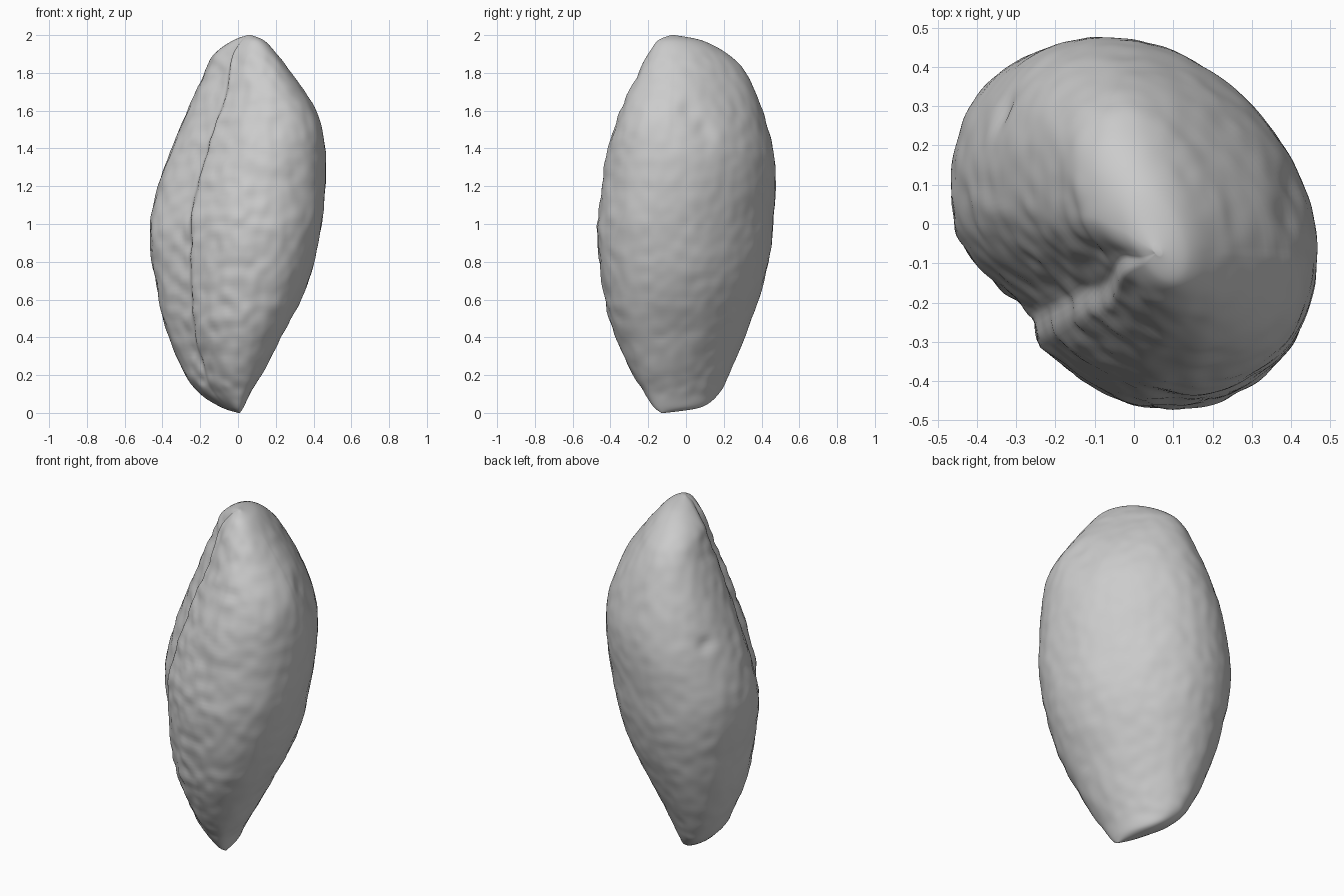
import bpy
import bmesh
import math
from mathutils import Vector, noise

if "Cube" in bpy.data.objects:
    bpy.data.objects.remove(bpy.data.objects["Cube"], do_unlink=True)

SEGMENTS = 180
STEPS = 10

# Outline by height: z, x low, x high, y low, y high
OUTLINE = [
    (0, 0, .01, -.13, -.11),
    (.03, -.09, .03, -.17, .08),
    (.1, -.2, .065, -.22, .17),
    (.2, -.28, .125, -.28, .225),
    (.4, -.365, .23, -.37, .31),
    (.6, -.42, .335, -.43, .385),
    (.8, -.455, .405, -.46, .437),
    (1, -.465, .445, -.47, .463),
    (1.2, -.42, .463, -.445, .475),
    (1.4, -.35, .46, -.41, .46),
    (1.6, -.27, .415, -.345, .405),
    (1.8, -.18, .28, -.255, .315),
    (1.9, -.125, .205, -.2, .22),
    (1.97, -.03, .14, -.15, .09),
    (2, .05, .07, -.08, -.06),
]

# Local hollows: centre, radius, depth
HOLLOWS = [
    (Vector((.4, .02, 1.6)), .06, .02),
    (Vector((.41, .1, 1.5)), .06, .015),
    (Vector((-.3, .28, 1.35)), .045, .03),
]


def catmull(a, b, c, d, t):
    return b + t * (c - a + t * (2 * a - 5 * b + 4 * c - d
                                 + t * (3 * (b - c) + d - a))) / 2


def smoothstep(low, high, value):
    t = min(max((value - low) / (high - low), 0), 1)
    return t * t * (3 - 2 * t)


def sections():
    """Yield smoothly interpolated outline rows from tip to crown."""
    last = len(OUTLINE) - 1
    for i in range(last):
        rows = [OUTLINE[min(max(i + k, 0), last)] for k in (-1, 0, 1, 2)]
        for s in range(STEPS):
            yield [catmull(*column, s / STEPS) for column in zip(*rows)]
    yield OUTLINE[-1]


def seam_factor(angle, z):
    """Lengthwise seam: a low lip beside a recessed flank."""
    wobble = noise.noise(Vector((0, 0, z * 5))) * 4
    bend = 8 * smoothstep(1.4, 1.8, z) + 14 * (1 - smoothstep(0, .4, z))
    offset = angle - 237 - wobble - bend
    depth = .12 + .06 * smoothstep(1.4, 1.85, z)
    depth *= smoothstep(0, .3, z) * (1 - .6 * smoothstep(1.92, 2, z))
    recess = smoothstep(-46, -13, offset) * (1 - smoothstep(-8, 1, offset))
    lip = math.exp(-((offset - 2) / 20) ** 2)
    return 1 - depth * recess - .065 * lip


def chamfer_factor(angle, z):
    """Flattened shoulder at the back left, below the crown."""
    band = smoothstep(1.35, 1.65, z) * (1 - smoothstep(1.8, 1.95, z))
    return 1 - .07 * band * math.exp(-((angle - 48) / 30) ** 2)


def surface_point(row, angle):
    z, x0, x1, y0, y1 = row
    # Skewed ellipse, slimmer across the diagonal towards both ends
    middle = 1 - abs(z - 1) ** 3
    end = -.44 if z > 1 else -.54
    skew = math.asin(end + (-.23 - end) * middle)
    a = math.radians(angle)
    centre = Vector(((x0 + x1) / 2, (y0 + y1) / 2, z))
    radial = Vector(((x1 - x0) / 2 * math.cos(a),
                     (y1 - y0) / 2 * math.sin(a + skew), 0))
    radial *= seam_factor(angle, z) * chamfer_factor(angle, z)
    point = centre + radial
    direction = radial.normalized()
    # Uneven skin, rougher along the front and calm on the broad back face
    rough = .4 + .6 * smoothstep(0, 1, -direction.dot(Vector((.5, .85, 0))))
    bump = noise.noise(point * 5) * .006
    bump += noise.noise(point * 15) * .01 * rough
    for spot, radius, depth in HOLLOWS:
        bump -= depth * math.exp(-(point - spot).length_squared / radius ** 2)
    return point + direction * bump * smoothstep(0, .15, min(z, 2 - z))


# Closed body lofted through the sections
bm = bmesh.new()
rings = [[bm.verts.new(surface_point(row, 360 * k / SEGMENTS))
          for k in range(SEGMENTS)] for row in sections()]
for lower, upper in zip(rings, rings[1:]):
    for k in range(SEGMENTS):
        n = (k + 1) % SEGMENTS
        bm.faces.new((lower[k], lower[n], upper[n], upper[k]))
bm.faces.new(rings[0][::-1])
bm.faces.new(rings[-1])
for face in bm.faces:
    face.smooth = True

mesh = bpy.data.meshes.new("seed_body")
bm.to_mesh(mesh)
bm.free()
body = bpy.data.objects.new("seed_body", mesh)
bpy.context.collection.objects.link(body)

# Plain grey skin
grey = bpy.data.materials.new("plain_grey")
grey.use_nodes = True
colour = (.6, .6, .6, 1)
grey.diffuse_color = colour
grey.node_tree.nodes["Principled BSDF"].inputs["Base Color"].default_value = colour
mesh.materials.append(grey)
